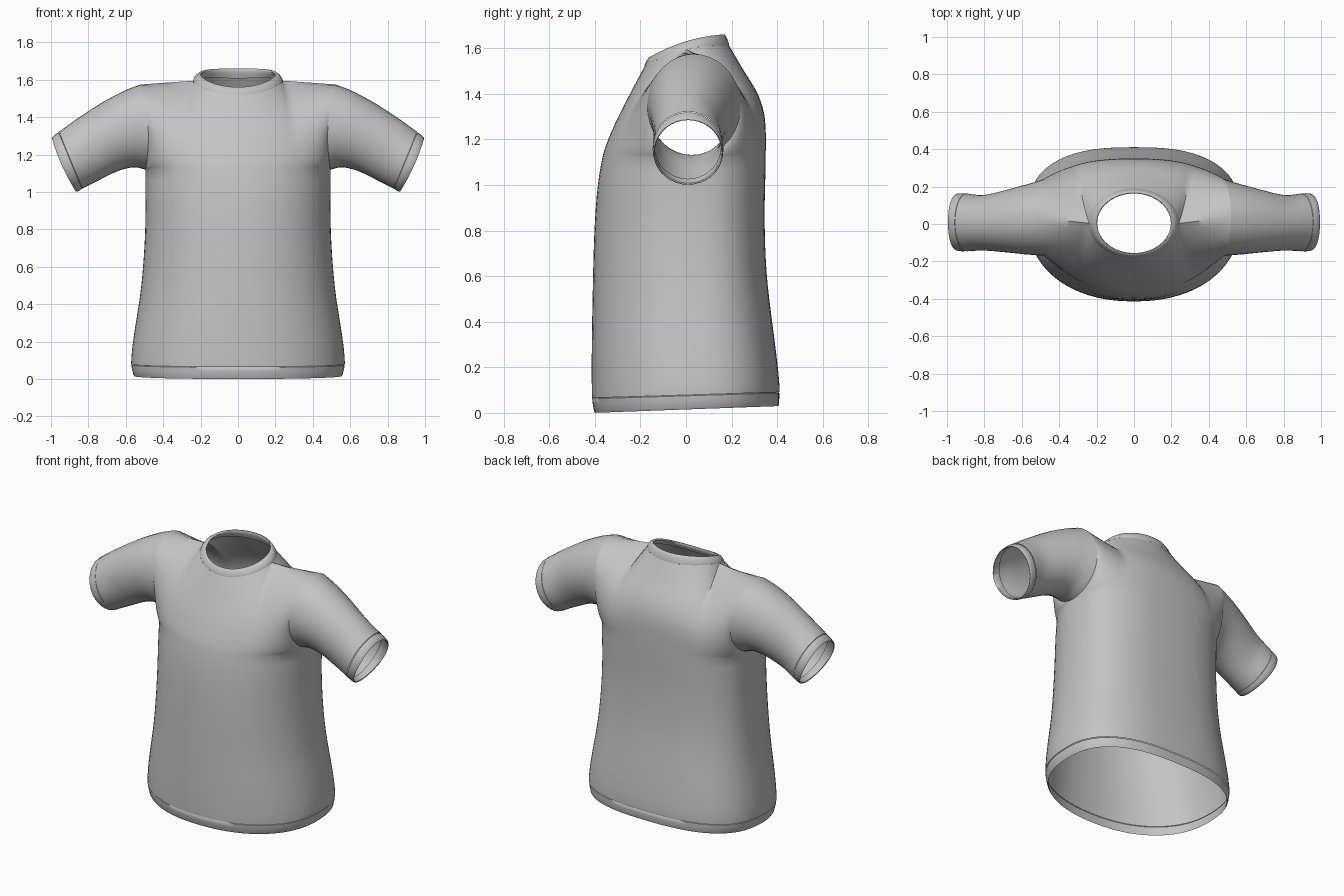
import bpy, bmesh, math
from mathutils import Vector

if "Cube" in bpy.data.objects:
    bpy.data.objects.remove(bpy.data.objects["Cube"])

grey = bpy.data.materials.new("grey_cloth")
grey.diffuse_color = (0.55, 0.55, 0.55, 1)
grey.use_nodes = True
grey.node_tree.nodes["Principled BSDF"].inputs["Base Color"].default_value = grey.diffuse_color


def sample(table, t):
    """Smooth (Catmull-Rom style) lookup in rows of (key, values...)."""
    n = len(table)
    t = min(max(t, table[0][0]), table[-1][0])
    i = next(k for k in range(n - 1) if t <= table[k + 1][0] + 1e-9)

    def slope(k, c):
        lo, hi = table[max(k - 1, 0)], table[min(k + 1, n - 1)]
        return (hi[c] - lo[c]) / (hi[0] - lo[0])
    a, b = table[i], table[i + 1]
    h = b[0] - a[0]
    u = (t - a[0]) / h
    out = []
    for c in range(1, len(a)):
        out.append((2*u**3 - 3*u*u + 1) * a[c] + (u**3 - 2*u*u + u) * h * slope(i, c)
                   + (3*u*u - 2*u**3) * b[c] + (u**3 - u*u) * h * slope(i + 1, c))
    return out[0] if len(out) == 1 else out


def build(name, grids, closed, centre, mirror=False, angle=40):
    """Skin one or more grids of points into one smooth object."""
    bm = bmesh.new()
    for rows in grids:
        vs = [[bm.verts.new(p) for p in r] for r in rows]
        m = len(rows[0])
        for a, b in zip(vs, vs[1:]):
            for i in range(m if closed else m - 1):
                j = (i + 1) % m
                bm.faces.new((a[i], a[j], b[j], b[i]))
    bmesh.ops.remove_doubles(bm, verts=bm.verts, dist=0.0004)
    bmesh.ops.recalc_face_normals(bm, faces=bm.faces)
    if sum(f.normal.dot(f.calc_center_median() - Vector(centre)) * f.calc_area() for f in bm.faces) < 0:
        bmesh.ops.reverse_faces(bm, faces=bm.faces)
    me = bpy.data.meshes.new(name)
    bm.to_mesh(me)
    bm.free()
    me.materials.append(grey)
    ob = bpy.data.objects.new(name, me)
    bpy.context.collection.objects.link(ob)
    bpy.ops.object.select_all(action='DESELECT')
    ob.select_set(True)
    bpy.context.view_layer.objects.active = ob
    bpy.ops.object.shade_smooth_by_angle(angle=math.radians(angle))
    if mirror:
        ob.modifiers.new("mirror", 'MIRROR').use_mirror_merge = False
    return ob


# Profiles by height
HALF_WIDTH = [(0, .558), (.07, .571), (.2, .56), (.5, .517), (.8, .496), (1.12, .495)]
FRONT = [(0, -.402), (.07, -.413), (.5, -.41), (.9, -.396), (1.12, -.367),
         (1.25, -.32), (1.4, -.245), (1.52, -.18)]
BACK = [(0, .408), (.1, .41), (.3, .39), (.6, .355), (.85, .345), (1.15, .35),
        (1.3, .345), (1.4, .315), (1.5, .255), (1.61, .19)]
ARMPIT, SEAM_Y = 1.12, .035

# Sleeve rings: key, top x, top z, bottom x, bottom z, front y, back y
SLEEVE = [(0, .52, 1.575, .495, 1.12, -.17, .24),
          (.2, .60, 1.545, .555, 1.132, -.163, .212),
          (.45, .72, 1.482, .64, 1.113, -.152, .183),
          (.75, .86, 1.392, .75, 1.06, -.142, .155),
          (1, .957, 1.322, .832, 1.018, -.146, .163)]


def oval(ring, phi, dip=0, shrink=0):
    tx, tz, bx, bz, yf, yb = ring
    c, s = math.cos(phi), math.sin(phi)
    k = 1 - shrink
    return Vector(((tx + bx) / 2 + k * (tx - bx) / 2 * c - dip * s * s,
                   (yf + yb) / 2 + k * (yb - yf) / 2 * s,
                   (tz + bz) / 2 + k * (tz - bz) / 2 * c))


def neck(rx, ry, zmid, tilt, lift, a):
    s, c = math.sin(a), math.cos(a)
    return Vector((rx * s, .004 - ry * c, zmid - tilt * c + lift * s * s))


def neckline(a):
    return neck(.24, .186, 1.565, .045, .03, a)


def hem_tilt(y, z):
    return .03 * (y / .41 + 1) / 2 * max(0, 1 - z / .4)


def section(edge, mid, a, p):
    """Superelliptic arc from centre line (a=0) to side (a=1)."""
    w = max(0, math.cos(a * math.pi / 2)) ** (2 / p)
    q = edge + (mid - edge) * w
    q.x = edge.x * max(0, math.sin(a * math.pi / 2)) ** (2 / p)
    return q


def low_point(z, a, front, grow=0.0):
    prof, p = (FRONT, 2.2) if front else (BACK, 2.6)
    k = 1 + grow
    q = section(Vector((sample(HALF_WIDTH, z) * k, SEAM_Y, z)),
                Vector((0, sample(prof, z) * k, z)), a, p)
    q.z += hem_tilt(q.y, z)
    return q


NCOL, SPLIT = 20, .45
SHOULDER = oval(SLEEVE[0][1:], 0)


def high_point(s, a, front):
    """Above the armpit: blend from the armhole to shoulder seam and neckline."""
    prof, p0 = (FRONT, 2.2) if front else (BACK, 2.6)

    def ruled(u):
        phi = math.pi * (1 - u)
        edge = oval(SLEEVE[0][1:], -phi if front else phi, .027)
        z = ARMPIT + ((1.52 if front else 1.61) - ARMPIT) * u
        return section(edge, Vector((0, sample(prof, z), z)), a, p0 + (1.8 - p0) * u)
    if a <= SPLIT:
        ang = a / SPLIT * math.pi / 2
        top = neckline(ang if front else math.pi - ang)
    else:
        top = neckline(math.pi / 2).lerp(SHOULDER, (a - SPLIT) / (1 - SPLIT))
    return ruled(s) + (top - ruled(1)) * s ** 2


# Body: four mirrored quarter panels welded together, armholes left open
LOW = [.066, .072, .10] + [.10 + i * (ARMPIT - .10) / 18 for i in range(1, 19)]
panels = []
for front in (True, False):
    cols = [i / NCOL for i in range(NCOL + 1)]
    rows = [[low_point(z, a, front) for a in cols] for z in LOW]
    rows += [[high_point(j / 18, a, front) for a in cols] for j in range(1, 19)]
    for sx in (1, -1):
        panels.append([[Vector((sx * v.x, v.y, v.z)) for v in r] for r in rows])
build("shirt_body", panels, False, (0, 0, .8))


# Bottom hem band with a fold turned inside
def hem_ring(z, grow):
    q = [i / NCOL for i in range(NCOL)]
    fr = [low_point(z, a, True, grow) for a in q]
    bk = [low_point(z, 1 - a, False, grow) for a in q]
    half = fr + bk + [low_point(z, 0, False, grow)]
    return half + [Vector((-v.x, v.y, v.z)) for v in half[-2:0:-1]]


build("bottom_hem", [[hem_ring(z, g) for z, g in
      ((.066, -.012), (.062, -.002), (.04, 0), (.008, 0), (0, -.006), (.008, -.014), (.06, -.016))]],
      True, (0, 0, .03), angle=50)

# Sleeves
NS = 36
PHI = [2 * math.pi * i / NS for i in range(NS)]
build("sleeves", [[[oval(sample(SLEEVE, j / 16), f, .027 * max(0, 1 - j / 4)) for f in PHI]
                   for j in range(17)]], True, (.73, .02, 1.29), mirror=True)

# Sleeve cuffs: bands with an inner fold
END = SLEEVE[-1][1:]
TIP = (.996, 1.29, .866, 1.0, -.144, .163)


def cuff_ring(t, shrink):
    r = [a + (b - a) * t for a, b in zip(END, TIP)]
    return [oval(r, f, -.012 * t, shrink) for f in PHI]


build("sleeve_cuffs", [[cuff_ring(t, s) for t, s in
      ((0, .04), (.06, .005), (.5, -.01), (.93, 0), (1, .02), (.93, .05), (0, .06))]],
      True, (.91, .01, 1.16), mirror=True, angle=50)

# Collar: ribbed band rising to the neck opening, folded inside
NECK = [(.24, .186, 1.565, .045, .03), (.238, .185, 1.574, .0455, .03),
        (.225, .176, 1.595, .048, .027), (.208, .167, 1.61, .05, .022),
        (.2, .162, 1.611, .05, .02), (.197, .159, 1.605, .05, .02),
        (.212, .166, 1.585, .047, .024), (.228, .176, 1.563, .045, .028)]
build("collar", [[[neck(*n, 2 * math.pi * i / 48) for i in range(48)] for n in NECK]],
      True, (0, 0, 1.5), angle=60)
